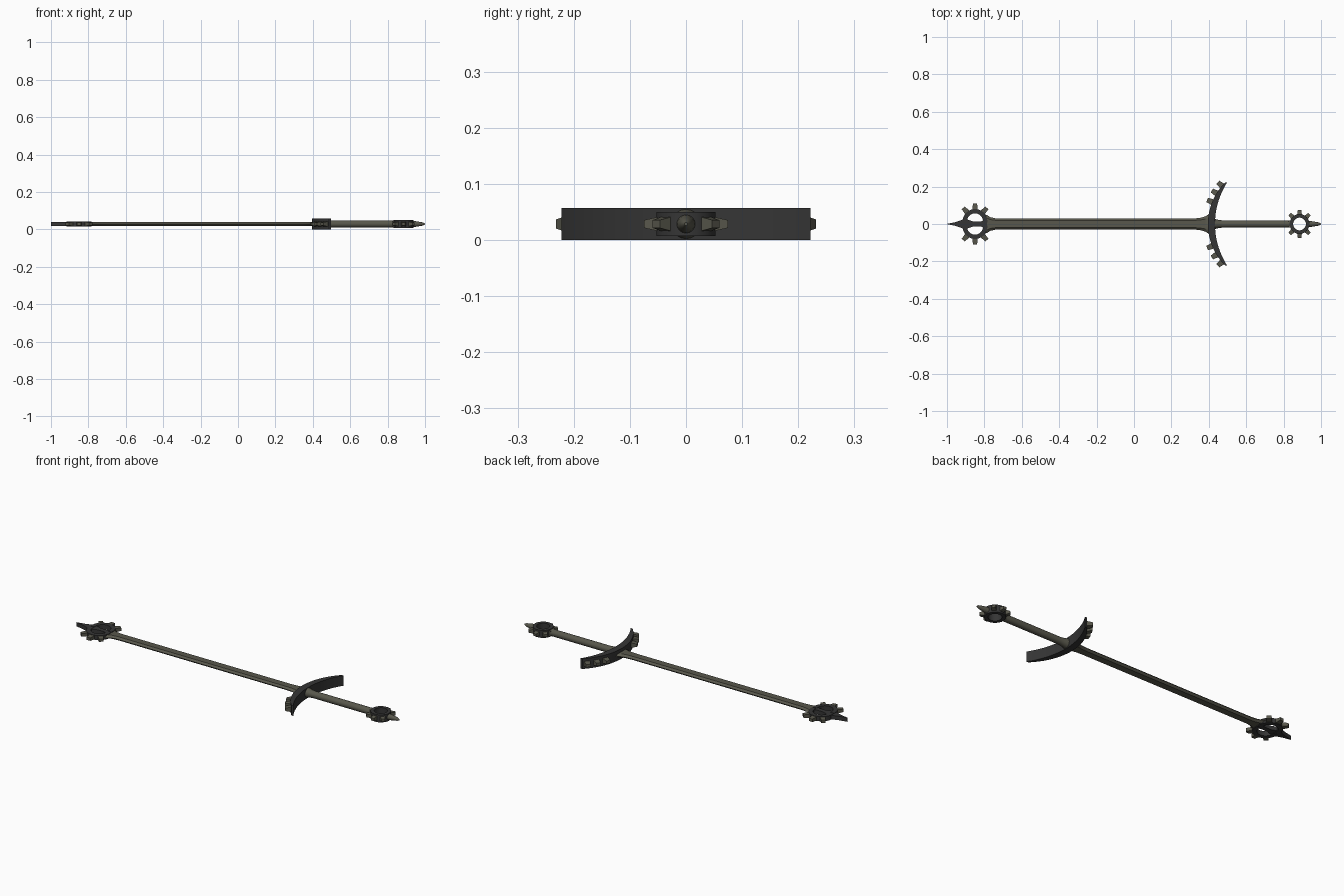
import bpy, bmesh, math
from mathutils import Vector

if "Cube" in bpy.data.objects:
    bpy.data.objects.remove(bpy.data.objects["Cube"])

ZC = 0.0285


def material(name, rgb):
    m = bpy.data.materials.new(name)
    m.diffuse_color = (*rgb, 1)
    m.use_nodes = True
    m.node_tree.nodes["Principled BSDF"].inputs["Base Color"].default_value = m.diffuse_color
    return m


OLIVE = material("olive_steel", (0.098, 0.096, 0.072))
DARK = material("dark_iron", (0.036, 0.036, 0.036))


def finish(name, verts, faces, mat):
    me = bpy.data.meshes.new(name)
    me.from_pydata(verts, [], faces)
    bm = bmesh.new()
    bm.from_mesh(me)
    bmesh.ops.remove_doubles(bm, verts=bm.verts, dist=1e-5)
    bmesh.ops.recalc_face_normals(bm, faces=bm.faces)
    bm.to_mesh(me)
    bm.free()
    me.materials.append(mat)
    ob = bpy.data.objects.new(name, me)
    bpy.context.collection.objects.link(ob)
    bpy.context.view_layer.objects.active = ob
    ob.select_set(True)
    bpy.ops.object.shade_smooth_by_angle(angle=math.radians(30))
    ob.select_set(False)
    return ob


def loft(name, rings, mat, closed=False):
    """Join equal-sized rings of points with quads, capping the ends."""
    n = len(rings[0])
    verts = [p for r in rings for p in r]
    faces = []
    count = len(rings)
    for i in range(count if closed else count - 1):
        j = (i + 1) % count
        for k in range(n):
            l = (k + 1) % n
            faces.append((i * n + k, i * n + l, j * n + l, j * n + k))
    if not closed:
        faces += [tuple(range(n)), tuple((count - 1) * n + k for k in range(n))]
    return finish(name, verts, faces, mat)


def band(name, inner, outer, h, mat, closed=False):
    """Flat strip between two outlines, thick in z."""
    rings = [[(a[0], a[1], ZC - h), (b[0], b[1], ZC - h),
              (b[0], b[1], ZC + h), (a[0], a[1], ZC + h)]
             for a, b in zip(inner, outer)]
    return loft(name, rings, mat, closed)


def arc(cx, cy, r, a0, a1, n):
    return [(cx + r * math.cos(math.radians(a0 + (a1 - a0) * i / n)),
             cy + r * math.sin(math.radians(a0 + (a1 - a0) * i / n)))
            for i in range(n + 1)]


def tooth(name, cx, cy, ang, r0, r1, w0, w1, h0, h1, mat):
    """Tapered gear tooth pointing away from the centre."""
    a = math.radians(ang)
    d, t = Vector((math.cos(a), math.sin(a), 0)), Vector((-math.sin(a), math.cos(a), 0))
    c = Vector((cx, cy, ZC))
    rings = [[c + d * r + t * (w * sy) + Vector((0, 0, h * sz))
              for sy, sz in ((-1, -1), (1, -1), (1, 1), (-1, 1))]
             for r, w, h in ((r0, w0, h0), (r1, w1, h1))]
    loft(name, rings, mat)


def turned(name, stations, mat, n=20):
    """Round part turned about the long axis."""
    loft(name, [[(x, r * math.cos(2 * math.pi * k / n), ZC + r * math.sin(2 * math.pi * k / n))
                 for k in range(n)] for x, r in stations], mat)


# blade: six-sided section, flared at both ends
def section(x, w, h=0.010):
    return [(x, -w, ZC), (x, -w * 0.65, ZC + h), (x, w * 0.65, ZC + h),
            (x, w, ZC), (x, w * 0.65, ZC - h), (x, -w * 0.65, ZC - h)]


loft("blade", [section(x, w) for x, w in (
    (-0.80, 0.052), (-0.785, 0.048), (-0.77, 0.037), (-0.74, 0.030), (-0.70, 0.029),
    (0.31, 0.029), (0.35, 0.032), (0.38, 0.040), (0.405, 0.055), (0.415, 0.055))], OLIVE)

# tip spike with bar through the gear
spike = [(-1.0, 0.001), (-0.955, 0.010), (-0.925, 0.020), (-0.905, 0.029),
         (-0.885, 0.022), (-0.86, 0.013), (-0.82, 0.013), (-0.79, 0.025)]
band("tip_spike", [(x, -w) for x, w in spike], spike, 0.011, DARK)

# split tip gear
for side, base in (("left", 0), ("right", 180)):
    cy = 0.014 if base == 0 else -0.014
    band("tip_gear_" + side, arc(-0.85, cy, 0.043, base - 12, base + 192, 20),
         arc(-0.85, cy, 0.066, base - 12, base + 192, 20), 0.013, DARK)
    for k, off in enumerate((-41, 0, 41)):
        tooth(f"tip_gear_tooth_{side}_{k}", -0.85, cy, base + 90 + off,
              0.060, 0.096, 0.015, 0.011, 0.011, 0.008, OLIVE)

# crescent guard
half_out = math.degrees(math.asin(0.222 / 0.314))
half_in = math.degrees(math.asin(0.222 / 0.412))
band("guard", arc(0.845, 0, 0.412, 180 - half_in, 180 + half_in, 32),
     arc(0.709, 0, 0.314, 180 - half_out, 180 + half_out, 32), 0.0285, DARK)
for s in (-1, 1):
    for k, off in enumerate((22, 31.5, 40.5)):
        tooth(f"guard_tooth_{'left' if s > 0 else 'right'}_{k}", 0.709, 0, 180 + s * off,
              0.305, 0.343, 0.017, 0.012, 0.015, 0.008, OLIVE)

# grip with collar at the guard
turned("grip", [(0.42, 0.027), (0.435, 0.026), (0.455, 0.021), (0.48, 0.019), (0.845, 0.019)], OLIVE)

# pommel gear
band("pommel_gear", arc(0.885, 0, 0.034, 0, 360, 32)[:-1],
     arc(0.885, 0, 0.053, 0, 360, 32)[:-1], 0.021, DARK, closed=True)
for k in range(8):
    if k % 4:
        tooth(f"pommel_tooth_{k}", 0.885, 0, k * 45, 0.048, 0.075, 0.013, 0.009, 0.013, 0.007, OLIVE)
tooth("pommel_tooth_side", 0.885, 0, 180, 0.045, 0.058, 0.018, 0.018, 0.016, 0.016, OLIVE)

# pommel spike
turned("pommel_spike", [(0.93, 0.017), (0.95, 0.015), (0.975, 0.011), (0.99, 0.008), (1.0, 0.003)], OLIVE, 16)
